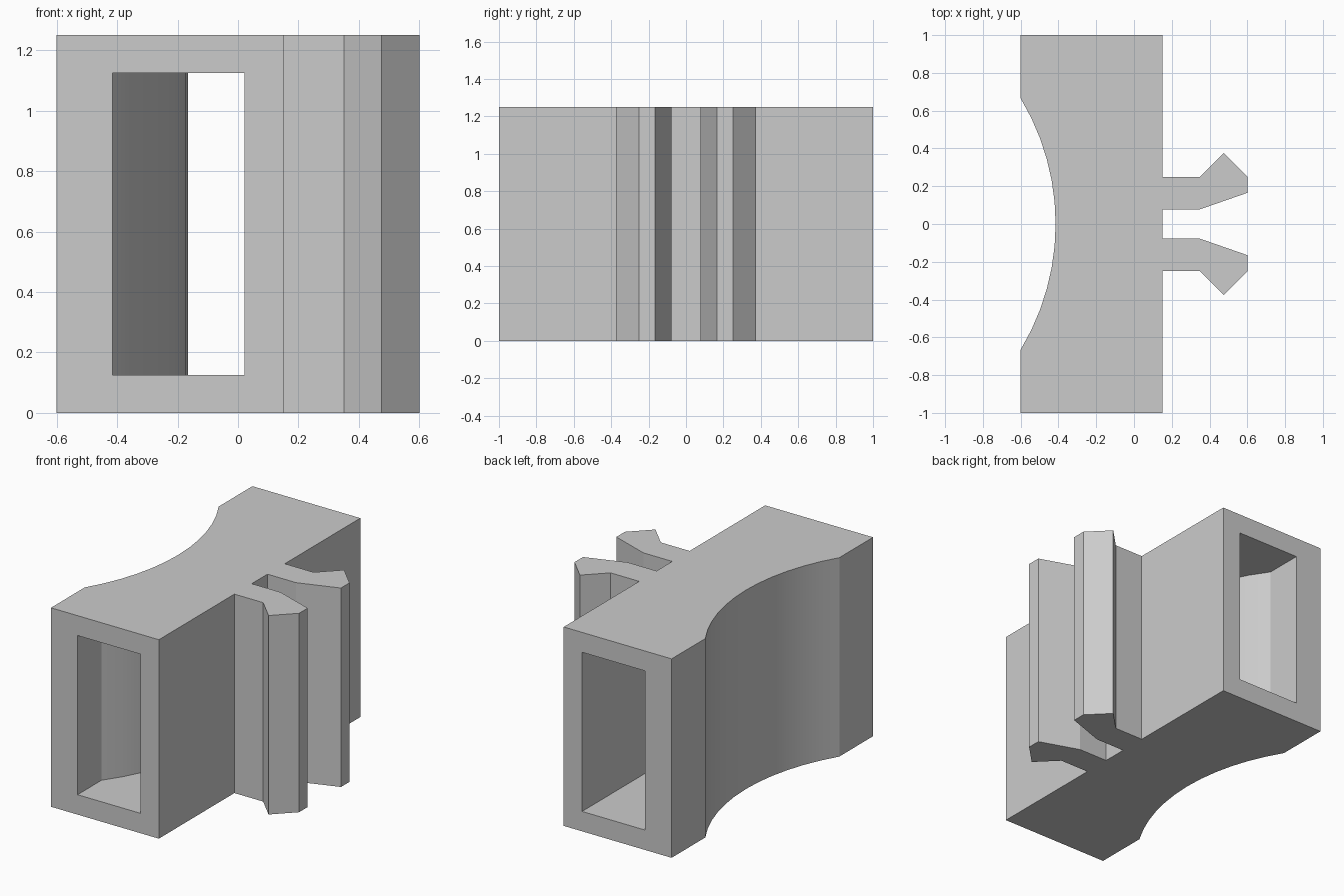
import bpy
import bmesh
import math

cube = bpy.data.objects.get("Cube")
if cube:
    bpy.data.objects.remove(cube, do_unlink=True)

HEIGHT = 1.25
WALL = 0.125
RADIUS = 1.288
ARC_TOP = -0.415

grey = bpy.data.materials.new("plain grey")
grey.use_nodes = True
grey.diffuse_color = (0.6, 0.6, 0.6, 1)
grey.node_tree.nodes["Principled BSDF"].inputs["Base Color"].default_value = (0.6, 0.6, 0.6, 1)


def arc(apex, start_x, steps=12):
    """Shallow curve bulging to +x, from -y to +y, starting at start_x."""
    centre = apex - RADIUS
    half = math.acos((start_x - centre) / RADIUS)
    angles = [half * (2 * i / steps - 1) for i in range(steps + 1)]
    return [(centre + RADIUS * math.cos(a), RADIUS * math.sin(a)) for a in angles]


def prism(name, outline, bottom, top):
    """Extrude a closed xy outline between two heights."""
    bm = bmesh.new()
    face = bm.faces.new([bm.verts.new((x, y, bottom)) for x, y in outline])
    extruded = bmesh.ops.extrude_face_region(bm, geom=[face])["geom"]
    verts = [g for g in extruded if isinstance(g, bmesh.types.BMVert)]
    bmesh.ops.translate(bm, verts=verts, vec=(0, 0, top - bottom))
    bmesh.ops.recalc_face_normals(bm, faces=bm.faces)
    mesh = bpy.data.meshes.new(name)
    bm.to_mesh(mesh)
    bm.free()
    mesh.materials.append(grey)
    obj = bpy.data.objects.new(name, mesh)
    bpy.context.collection.objects.link(obj)
    return obj


# Block with a scooped back and two barbed prongs, mirrored across y
half_side = [(-0.6, 1), (0.15, 1), (0.15, 0.25), (0.35, 0.25), (0.475, 0.375),
             (0.6, 0.25), (0.6, 0.165), (0.35, 0.078), (0.15, 0.078)]
mirrored = [(x, -y) for x, y in reversed(half_side)]
block = prism("clip_block", arc(ARC_TOP, -0.6) + half_side + mirrored, 0, HEIGHT)

# Tunnel through the length, its back wall following the scoop
tunnel_outline = arc(ARC_TOP + 2 * WALL, ARC_TOP) + [
    (ARC_TOP, 1.1), (0.022, 1.1), (0.022, -1.1), (ARC_TOP, -1.1)]
tunnel = prism("tunnel_cutter", tunnel_outline, WALL, HEIGHT - WALL)
tunnel.hide_render = True
tunnel.hide_set(True)

cut = block.modifiers.new("tunnel", "BOOLEAN")
cut.operation = "DIFFERENCE"
cut.solver = "EXACT"
cut.object = tunnel

# Smooth the shallow curves, keep the corners sharp
bpy.context.view_layer.objects.active = block
block.select_set(True)
bpy.ops.object.modifier_apply(modifier=cut.name)
bpy.data.objects.remove(tunnel, do_unlink=True)
bpy.ops.object.shade_smooth_by_angle(angle=math.radians(12))
